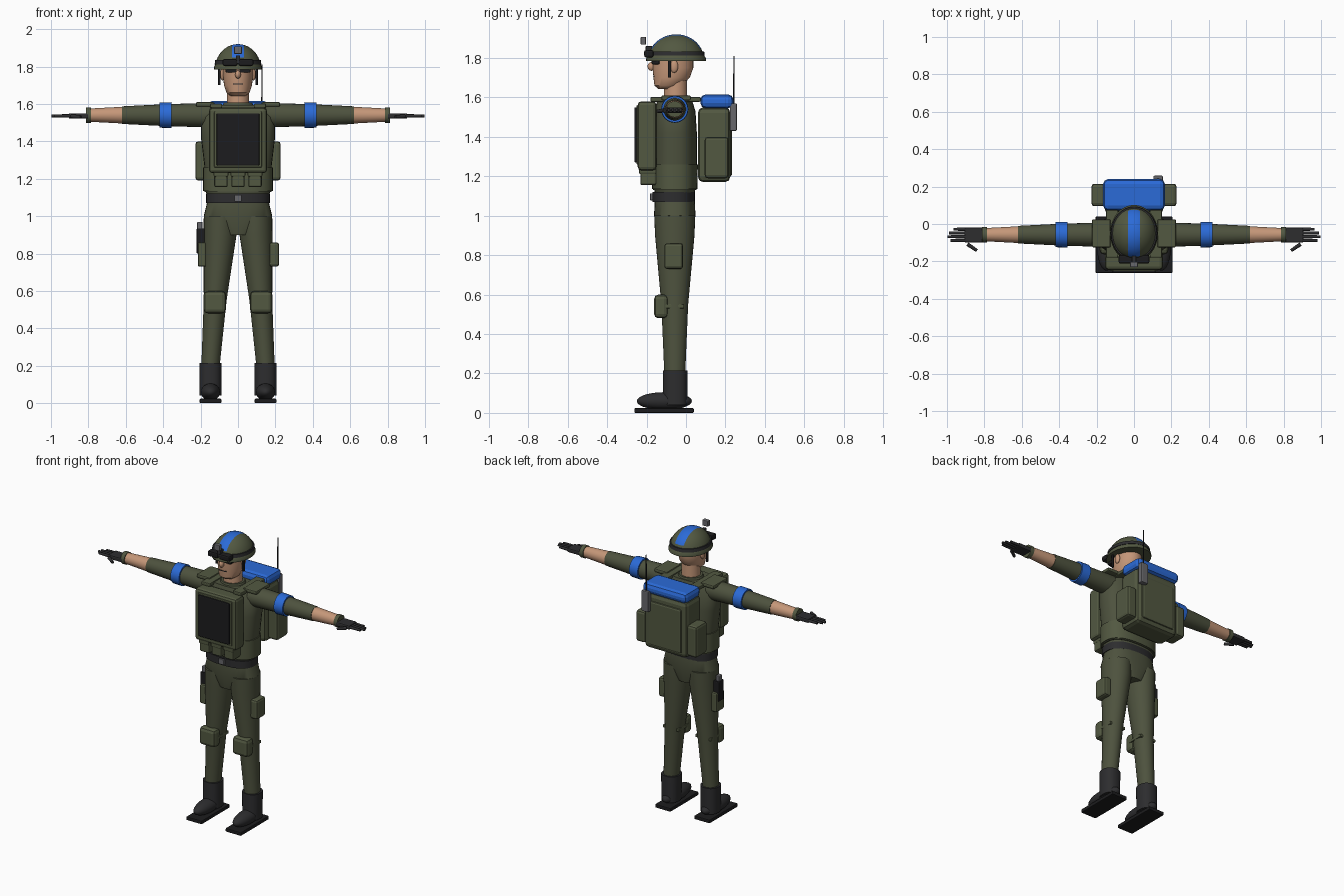
import bpy, bmesh, math
from mathutils import Vector

if "Cube" in bpy.data.objects:
    bpy.data.objects.remove(bpy.data.objects["Cube"])


def material(name, r, g, b):
    m = bpy.data.materials.new(name)
    m.diffuse_color = (r, g, b, 1)
    m.use_nodes = True
    m.node_tree.nodes["Principled BSDF"].inputs["Base Color"].default_value = (r, g, b, 1)
    return m


OLIVE = material("olive cloth", .075, .084, .048)
GEAR = material("olive gear", .085, .098, .053)
SKIN = material("skin", .56, .31, .19)
BLUE = material("bright blue", .024, .145, .68)
DARK = material("dark rubber", .026, .026, .028)
BLACK = material("black", .012, .012, .013)
GREY = material("grey metal", .14, .14, .15)


def finish(name, bm, mat, smooth=True):
    bmesh.ops.recalc_face_normals(bm, faces=bm.faces[:])
    me = bpy.data.meshes.new(name)
    bm.to_mesh(me)
    bm.free()
    me.materials.append(mat)
    ob = bpy.data.objects.new(name, me)
    bpy.context.collection.objects.link(ob)
    if smooth:
        bpy.ops.object.select_all(action='DESELECT')
        ob.select_set(True)
        bpy.context.view_layer.objects.active = ob
        bpy.ops.object.shade_smooth_by_angle(angle=math.radians(40))
    return ob


def box(name, mat, x, y, z, bevel=.01):
    """Chamfered box from (low, high) ranges."""
    bm = bmesh.new()
    bmesh.ops.create_cube(bm, size=1)
    for v in bm.verts:
        v.co = Vector([(r[0] + r[1]) / 2 + c * (r[1] - r[0]) for c, r in zip(v.co, (x, y, z))])
    if bevel:
        bmesh.ops.bevel(bm, geom=bm.edges[:], offset=bevel, segments=2, profile=.5, affect='EDGES')
    return finish(name, bm, mat, False)


def loft(name, mat, rings, power=1.0, n=32):
    """Stack of rounded rings given as (x, y, z, x radius, y radius)."""
    bm = bmesh.new()
    loops = []
    for cx, cy, z, rx, ry in rings:
        loop = []
        for i in range(n):
            a = math.tau * i / n
            c, s = math.cos(a), math.sin(a)
            loop.append(bm.verts.new((cx + rx * math.copysign(abs(c) ** power, c),
                                      cy + ry * math.copysign(abs(s) ** power, s), z)))
        loops.append(loop)
    for a, b in zip(loops, loops[1:]):
        for i in range(n):
            j = (i + 1) % n
            bm.faces.new((a[i], a[j], b[j], b[i]))
    bm.faces.new(loops[0])
    bm.faces.new(loops[-1])
    return finish(name, bm, mat)


def rod(name, mat, a, b, r1, r2, n=24):
    """Tapered cylinder between two points."""
    a, b = Vector(a), Vector(b)
    bm = bmesh.new()
    bmesh.ops.create_cone(bm, cap_ends=True, segments=n, radius1=r1, radius2=r2, depth=(b - a).length)
    q = (b - a).to_track_quat('Z', 'Y')
    for v in bm.verts:
        v.co = q @ v.co + (a + b) / 2
    return finish(name, bm, mat)


def ball(name, mat, c, r):
    bm = bmesh.new()
    bmesh.ops.create_uvsphere(bm, u_segments=24, v_segments=14, radius=1)
    for v in bm.verts:
        v.co = Vector([p + q * s for p, q, s in zip(c, v.co, r)])
    return finish(name, bm, mat)


def span(s, a, b):
    return tuple(sorted((s * a, s * b)))


Y = -.057  # depth of the body axis

# Trunk
loft("torso", OLIVE, [(0, Y, 1.13, .18, .11), (0, Y, 1.27, .18, .112), (0, Y, 1.42, .198, .112),
                      (0, Y, 1.53, .198, .105), (0, Y, 1.595, .15, .085)], .8)
loft("vest_waistband", GEAR, [(0, Y, 1.135, .186, .115), (0, Y, 1.26, .186, .117)], .8)
loft("shirt_hem", OLIVE, [(0, Y, 1.11, .165, .1), (0, Y, 1.14, .175, .105)], .8)
loft("belt", DARK, [(0, Y - .006, 1.07, .17, .108), (0, Y - .006, 1.12, .17, .108)], .8)
box("belt_buckle", GREY, (-.02, .02), (-.182, -.16), (1.078, 1.113), .003)
loft("pelvis", OLIVE, [(0, Y, .9, .07, .085), (0, Y, 1.0, .183, .105), (0, Y, 1.075, .165, .102)], .8)

# Chest plate and front pouches
box("chest_plate", GEAR, (-.155, .155), (-.245, -.15), (1.23, 1.58), .018)
box("chest_panel_frame", GEAR, (-.127, .127), (-.252, -.24), (1.26, 1.56), .005)
box("chest_panel", BLACK, (-.115, .115), (-.262, -.245), (1.27, 1.55), .006)
for i in (-1, 0, 1):
    box("front_pouch", GEAR, (i * .091 - .036, i * .091 + .036), (-.232, -.15), (1.155, 1.232))
    box("front_pouch_flap", GEAR, (i * .091 - .039, i * .091 + .039), (-.238, -.15), (1.21, 1.265), .008)

# Backpack, bedroll and radio
box("backpack", GEAR, (-.16, .16), (.06, .225), (1.17, 1.55), .028)
box("backpack_back_pocket", GEAR, (-.125, .125), (.2, .234), (1.2, 1.5), .012)
box("bedroll", BLUE, (-.165, .165), (.073, .24), (1.545, 1.615), .026)
box("radio", GREY, (.103, .155), (.222, .258), (1.43, 1.57), .006)
rod("antenna", BLACK, (.128, .243, 1.56), (.128, .243, 1.81), .004, .003, 8)

# Neck and head
loft("neck", SKIN, [(0, -.053, 1.57, .06, .06), (0, -.053, 1.7, .058, .058)])
loft("collar", OLIVE, [(0, -.053, 1.575, .09, .08), (0, -.053, 1.607, .075, .07)])
loft("head", SKIN, [(0, -.095, 1.643, .04, .045), (0, -.09, 1.66, .062, .07), (0, -.073, 1.70, .075, .092),
                    (0, -.066, 1.75, .08, .103), (0, -.066, 1.83, .08, .103)])
ball("nose", SKIN, (0, -.175, 1.757), (.015, .02, .022))
box("mouth", DARK, (-.026, .026), (-.168, -.14), (1.705, 1.709), 0)
for s in (1, -1):
    ball("ear", SKIN, (s * .083, -.06, 1.757), (.012, .02, .032))
    box("chin_strap", BLACK, span(s, .094, .106), (-.092, -.076), (1.70, 1.81), .003)
    box("glasses_lens", BLACK, span(s, .008, .066), (-.174, -.135), (1.768, 1.798), .004)

# Helmet: dome with a painted stripe, band, brim
bm = bmesh.new()
bmesh.ops.create_uvsphere(bm, u_segments=32, v_segments=20, radius=1)
for v in bm.verts:
    v.co = Vector((v.co.x * .122, v.co.y * .142 - .05, v.co.z * .13 + 1.79))
planes = [((0, 0, 1.795), (0, 0, -1), True), ((.033, 0, 0), (1, 0, 0), False), ((-.033, 0, 0), (1, 0, 0), False)]
for co, no, clear in planes:
    bmesh.ops.bisect_plane(bm, geom=bm.verts[:] + bm.edges[:] + bm.faces[:], plane_co=co,
                           plane_no=no, clear_outer=clear)
dome = finish("helmet_dome", bm, GEAR)
dome.data.materials.append(BLUE)
for p in dome.data.polygons:
    if abs(p.center.x) < .033 and p.center.z > 1.84:
        p.material_index = 1
loft("helmet_brim", GEAR, [(0, -.05, 1.785, .128, .152), (0, -.05, 1.797, .128, .152), (0, -.05, 1.815, .12, .141)])
loft("helmet_band", DARK, [(0, -.05, 1.812, .125, .145), (0, -.05, 1.834, .122, .142)])

# Goggles and camera
for s in (1, -1):
    box("goggle_lens", BLACK, span(s, .004, .082), (-.212, -.165), (1.803, 1.84), .009)
box("goggle_bridge", DARK, (-.02, .02), (-.205, -.17), (1.815, 1.832), .003)
box("camera_mount", DARK, (-.012, .012), (-.205, -.17), (1.83, 1.86), .003)
box("camera", GREY, (-.021, .021), (-.23, -.203), (1.868, 1.907), .004)

for s in (1, -1):
    # Shoulder gear and pack side pouches
    box("shoulder_pad", GEAR, span(s, .125, .225), (-.125, .025), (1.585, 1.61), .008)
    box("shoulder_strap", GEAR, span(s, .085, .15), (-.18, .075), (1.578, 1.602), .006)
    box("pack_side_pouch", GEAR, span(s, .155, .228), (.095, .215), (1.19, 1.40), .016)

    # Arm
    def at(x, y=Y, z=1.54):
        return (s * x, y, z)
    rod("upper_sleeve", OLIVE, at(.15), at(.4), .066, .058)
    rod("lower_sleeve", OLIVE, at(.4), at(.62), .058, .047)
    rod("arm_band", BLUE, at(.355), at(.42), .069, .067)
    rod("forearm", SKIN, at(.61), at(.8), .045, .035)
    rod("glove_cuff", GEAR, at(.785), at(.812), .041, .041)
    box("palm", DARK, span(s, .8, .905), (-.1, -.018), (1.521, 1.55), .008)
    for i, tip in enumerate((.965, .99, .998, .98)):
        y = -.028 - i * .02
        rod("finger", DARK, at(.89, y, 1.536), at(tip, y, 1.536), .0095, .008, 10)
    rod("thumb", DARK, at(.84, -.142, 1.53), at(.89, -.108, 1.534), .009, .011, 10)

    # Leg and knee pad
    loft("leg", OLIVE, [(s * .147, Y, .2, .049, .053), (s * .122, Y, .55, .061, .068),
                        (s * .096, Y, .9, .088, .1), (s * .095, Y, 1.0, .088, .104)])
    box("knee_pad", GEAR, span(s, .064, .184), (-.162, -.09), (.48, .6), .022)
    box("knee_strap", GEAR, span(s, .061, .181), (-.12, -.01), (.53, .55), .004)

    # Boot
    loft("boot_shaft", DARK, [(s * .147, -.055, .04, .058, .062), (s * .147, -.055, .215, .06, .062)], .85)
    ball("boot_foot", DARK, (s * .147, -.11, .06), (.052, .14, .045))
    box("boot_sole", BLACK, span(s, .089, .205), (-.262, .04), (0, .024), .005)

# Thigh pouch on the left, holster and pistol on the right
box("thigh_pouch", GEAR, (.165, .22), (-.11, -.015), (.73, .86), .014)
box("holster", GEAR, (-.215, -.17), (-.105, -.02), (.73, .86), .01)
box("pistol_body", BLACK, (-.222, -.175), (-.09, -.035), (.8, .935), .006)
box("pistol_grip", GREY, (-.218, -.19), (-.08, -.045), (.93, .97), .005)
